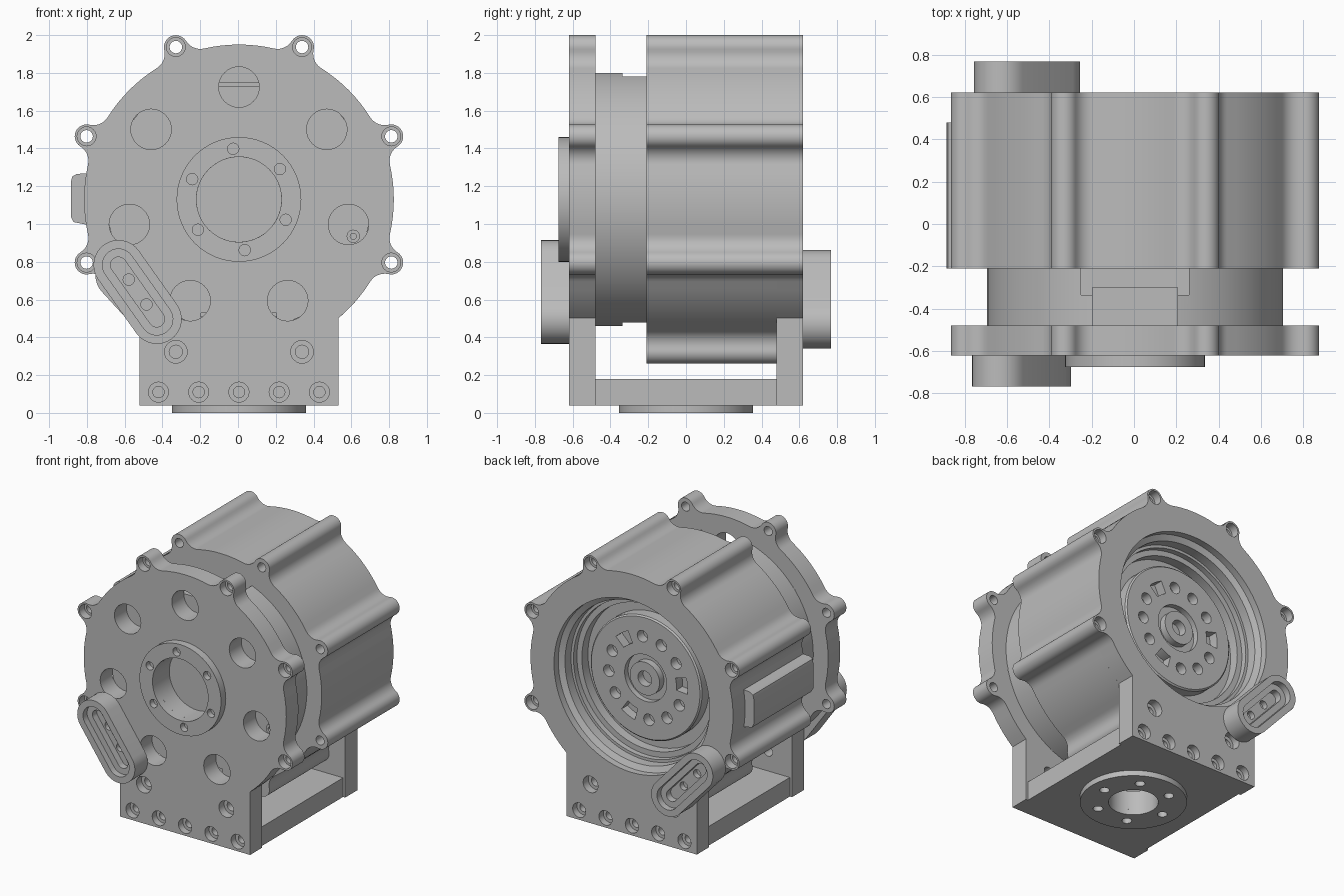
import bpy, bmesh, math
from math import sin, cos, pi, radians
from mathutils import Vector

cube = bpy.data.objects.get("Cube")
if cube:
    bpy.data.objects.remove(cube, do_unlink=True)

CX, CZ = 0.005, 1.13                 # main axis of the drum
R, D, E, F = 0.82, 0.873, 0.063, 0.09  # rim, ear distance, ear radius, fillet
FRONT, BACK, T = -0.62, 0.62, 0.14   # outer plate faces and plate thickness

grey = bpy.data.materials.new("grey_metal")
grey.use_nodes = True
grey.diffuse_color = (0.5, 0.5, 0.5, 1)
grey.node_tree.nodes["Principled BSDF"].inputs["Base Color"].default_value = (0.5, 0.5, 0.5, 1)
parts = []


def finish(name, bm):
    bmesh.ops.recalc_face_normals(bm, faces=bm.faces)
    mesh = bpy.data.meshes.new(name)
    bm.to_mesh(mesh)
    bm.free()
    mesh.materials.append(grey)
    ob = bpy.data.objects.new(name, mesh)
    bpy.context.collection.objects.link(ob)
    parts.append(ob)
    return ob


def prism(name, pts, y0, y1):
    """Extrude an x-z outline along y."""
    bm = bmesh.new()
    face = bm.faces.new([bm.verts.new((x, y0, z)) for x, z in pts])
    ext = bmesh.ops.extrude_face_region(bm, geom=[face])["geom"]
    bmesh.ops.translate(bm, vec=(0, y1 - y0, 0),
                        verts=[v for v in ext if isinstance(v, bmesh.types.BMVert)])
    return finish(name, bm)


def box(name, x0, x1, y0, y1, z0, z1):
    return prism(name, [(x0, z0), (x1, z0), (x1, z1), (x0, z1)], y0, y1)


def lathe(name, profile, a, b, axis="Y", steps=32):
    """Spin (radius, height) points; ring profiles away from the axis are closed."""
    bm = bmesh.new()
    up = Vector((0, 1, 0)) if axis == "Y" else Vector((0, 0, 1))
    vs = [bm.verts.new(Vector((r, 0, 0)) + up * h) for r, h in profile]
    pairs = list(zip(vs, vs[1:]))
    if profile[0][0] > 0:
        pairs.append((vs[-1], vs[0]))
    edges = [bm.edges.new(p) for p in pairs]
    bmesh.ops.spin(bm, geom=vs + edges, cent=(0, 0, 0), axis=up, angle=2 * pi,
                   steps=steps, use_merge=True)
    bmesh.ops.remove_doubles(bm, verts=bm.verts, dist=1e-5)
    bmesh.ops.translate(bm, verts=bm.verts, vec=(a, 0, b) if axis == "Y" else (a, b, 0))
    return finish(name, bm)


def rod(a, b, r, h0, h1, axis="Y", steps=32):
    return lathe("rod", [(0, h0), (r, h0), (r, h1), (0, h1)], a, b, axis, steps)


def counterbore(x, z, face, way, r1, d1, r2, d2):
    h = [face - way * 0.05, face + way * d1, face + way * d2]
    return lathe("bore", [(0, h[0]), (r1, h[0]), (r1, h[1]), (r2, h[1]), (r2, h[2]), (0, h[2])],
                 x, z, steps=24)


def cut(target, cutters):
    """Subtract non-overlapping cutters, then discard them."""
    bm = bmesh.new()
    for c in cutters:
        bm.from_mesh(c.data)
        parts.remove(c)
        bpy.data.objects.remove(c, do_unlink=True)
    tool = finish("cutter", bm)
    parts.remove(tool)
    tool.hide_render = True
    mod = target.modifiers.new("cut", "BOOLEAN")
    mod.operation, mod.solver, mod.object = "DIFFERENCE", "EXACT", tool
    bpy.context.view_layer.objects.active = target
    bpy.ops.object.modifier_apply(modifier=mod.name)
    bpy.data.objects.remove(tool, do_unlink=True)


def arc(cx, cz, r, a0, a1, n):
    return [(cx + r * cos(a0 + (a1 - a0) * i / n), cz + r * sin(a0 + (a1 - a0) * i / n))
            for i in range(n + 1)]


def polar(r, deg):
    return CX + r * cos(radians(deg)), CZ + r * sin(radians(deg))


# Rim outline with filleted screw ears
ALPHA = math.acos(((R + F) ** 2 + D ** 2 - (E + F) ** 2) / (2 * (R + F) * D))


def ear(deg):
    cu, cv = (R + F) * cos(ALPHA), (R + F) * sin(ALPHA)
    gamma = math.atan2(cv, cu - D)
    half = arc(D, 0, E, 0, gamma, 7) + arc(cu, cv, F, gamma + pi, ALPHA + pi, 7)[1:]
    loop = [(u, -v) for u, v in reversed(half)] + half[1:]
    c, s = cos(radians(deg)), sin(radians(deg))
    return [(CX + u * c - v * s, CZ + u * s + v * c) for u, v in loop]


def rim(angles):
    pts = []
    for a in angles:
        pts += ear(a)
        pts += arc(CX, CZ, R, radians(a) + ALPHA, radians(a + 45) - ALPHA, 8)[1:-1]
    return pts


UPPER = [-22.5 + 45 * i for i in range(6)]
LOWER = [247.5, 292.5]
foot = R * cos(radians(50))
plate_pts = arc(CX, CZ, R, radians(-50), radians(-22.5) - ALPHA, 5)[:-1] + rim(UPPER[:-1])
plate_pts += ear(UPPER[-1]) + arc(CX, CZ, R, radians(202.5) + ALPHA, radians(230), 5)[1:]
plate_pts += [(CX - foot, 0.04), (CX + foot, 0.04)]


def screw_holes(face, way):
    holes = [counterbore(*polar(D, a), face, way, 0.05, 0.06, 0.033, 0.2) for a in UPPER]
    holes += [counterbore(*polar(D, a), face, way, 0.06, 0.06, 0.035, 0.2) for a in LOWER]
    holes += [counterbore(CX + 0.213 * i, 0.11, face, way, 0.053, 0.05, 0.03, 0.1)
              for i in range(-2, 3)]
    return holes


# Front plate with seven lightening holes and a central bore
front_plate = prism("front_plate", plate_pts, FRONT, FRONT + T)
cut(front_plate, screw_holes(FRONT, 1) + [rod(CX, CZ, 0.225, -0.7, -0.4, steps=48)]
    + [rod(*polar(0.595, 90 + 360 * i / 7), 0.107, -0.7, -0.4) for i in range(7)])

# Raised ring on the front
ring = lathe("front_ring", [(0.225, FRONT), (0.33, FRONT), (0.33, -0.675), (0.225, -0.675)],
             CX, CZ, steps=64)
cut(ring, [rod(*polar(0.27, 36.5 + 60 * i), 0.03, -0.7, -0.63, steps=20) for i in range(6)])

# Drum between the front plate and the housing, notched at top and bottom
drum = rod(CX, CZ, 0.70, -0.48, -0.21, steps=96)
drum.name = "inner_drum"
for x, y0, y1, r in [(0.2, -0.5, -0.3, 0.6), (0.255, -0.335, -0.2, 0.62)]:
    cut(drum, [box("notch", CX - x, CX + x, y0, y1, CZ + s * r, CZ + s * 0.8) for s in (-1, 1)])
small_screw = lathe("small_screw", [(0.016, -0.47), (0.035, -0.47), (0.035, -0.5), (0.016, -0.5)],
                    0.61, 0.935, steps=20)

# Housing with eight long screw ribs and a side block
housing = prism("housing", rim([22.5 + 45 * i for i in range(8)]), -0.21, BACK - T)
cut(housing, [rod(*polar(D, a), 0.033, -0.3, 0.6, steps=24) for a in UPPER]
    + [lathe("recess", [(0, 0.37), (0.53, 0.37), (0.53, 0.44), (0.57, 0.44), (0.57, 0.55), (0, 0.55)],
             CX, CZ, steps=80)])
side_block = prism("side_block", [(-0.77, 1.27), (-0.855, 1.265), (-0.878, 1.25), (-0.885, 1.22),
                                  (-0.885, 1.04), (-0.87, 1.01), (-0.77, 0.99)], -0.21, 0.48)

# Back plate with a stepped opening
back_plate = prism("back_plate", plate_pts, BACK - T, BACK)
cut(back_plate, screw_holes(BACK, -1)
    + [lathe("opening", [(0, 0.4), (0.59, 0.4), (0.59, 0.55), (0.63, 0.57), (0.63, 0.7), (0, 0.7)],
             CX, CZ, steps=80)])

# Rotor hub seen in the back opening
hub = lathe("rotor_hub", [(0, 0.34), (0.45, 0.34), (0.45, 0.45), (0.44, 0.46), (0.17, 0.46),
                          (0.17, 0.42), (0.12, 0.42), (0.12, 0.47), (0.055, 0.47),
                          (0.055, 0.41), (0, 0.41)], CX, CZ, steps=64)
hub_cuts = []
for i in range(12):
    a = 55 + 30 * i
    if i % 4:
        hub_cuts.append(rod(*polar(0.30, a), 0.042, 0.39, 0.5, steps=24))
    else:
        a0, a1 = radians(a - 10), radians(a + 10)
        hub_cuts.append(prism("slot", arc(CX, CZ, 0.34, a0, a1, 6) + arc(CX, CZ, 0.25, a1, a0, 6),
                              0.39, 0.5))
cut(hub, hub_cuts)


# Slotted lugs on the front and back plates
def stadium(p, q, r):
    a = math.atan2(q[1] - p[1], q[0] - p[0])
    return arc(*q, r, a - pi / 2, a + pi / 2, 16) + arc(*p, r, a + pi / 2, a + 3 * pi / 2, 16)


def slotted_lug(name, p, q, face, way):
    lug = prism(name, stadium(p, q, 0.132), face, face + way * 0.147)
    for r, depth in [(0.085, 0.1), (0.042, 0.05)]:
        cut(lug, [prism("pocket", stadium(p, q, r), face + way * depth, face + way * 0.2)])
    cut(lug, [rod(p[0] + (q[0] - p[0]) * t, p[1] + (q[1] - p[1]) * t, 0.03,
                  face + way * 0.01, face + way * 0.07, steps=20) for t in (0.27, 0.73)])


slotted_lug("front_lug", (-0.633, 0.783), (-0.43, 0.497), FRONT, -1)
slotted_lug("back_lug", (-0.623, 0.73), (-0.387, 0.472), BACK, 1)

# Base and round mounting flange underneath
base = box("base", CX - 0.51, CX + 0.51, FRONT + T, BACK - T, 0.04, 0.18)
cut(base, [rod(CX, 0, 0.165, 0, 0.3, "Z", 48)]
    + [rod(CX + 0.25 * cos(i * pi / 3), 0.25 * sin(i * pi / 3), 0.033, 0, 0.1, "Z", 20)
       for i in range(6)])
flange = lathe("base_flange", [(0.165, 0), (0.355, 0), (0.355, 0.04), (0.165, 0.04)],
               CX, 0, "Z", 64)
cut(flange, [rod(CX + 0.25 * cos(i * pi / 3), 0.25 * sin(i * pi / 3), 0.033, -0.1, 0.1, "Z", 20)
             for i in range(6)])

# Smooth the curved walls and keep the edges sharp
bpy.ops.object.select_all(action="DESELECT")
for ob in parts:
    ob.select_set(True)
bpy.context.view_layer.objects.active = parts[0]
bpy.ops.object.shade_smooth_by_angle(angle=radians(30))
